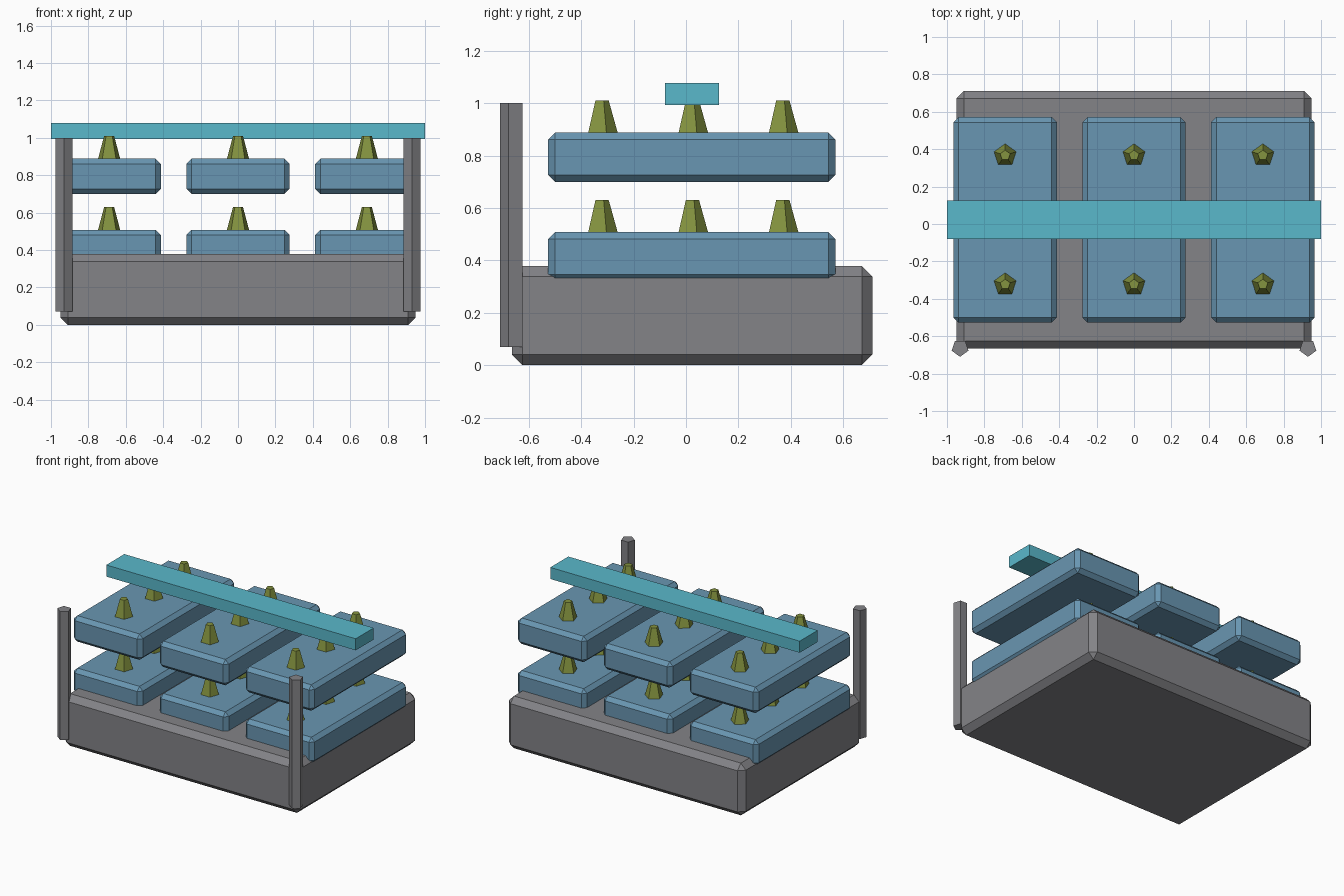
import bpy
import bmesh
import math
from mathutils import Matrix

if "Cube" in bpy.data.objects:
    bpy.data.objects.remove(bpy.data.objects["Cube"], do_unlink=True)


def material(name, rgb):
    m = bpy.data.materials.new(name)
    m.use_nodes = True
    m.diffuse_color = (*rgb, 1)
    m.node_tree.nodes["Principled BSDF"].inputs["Base Color"].default_value = (*rgb, 1)
    return m


grey = material("slate grey", (0.227, 0.227, 0.242))
blue = material("dusty blue", (0.141, 0.305, 0.445))
olive = material("olive green", (0.231, 0.292, 0.05))
teal = material("bright teal", (0.102, 0.479, 0.597))


def finish(name, bm, mat, location):
    mesh = bpy.data.meshes.new(name)
    bm.to_mesh(mesh)
    bm.free()
    mesh.materials.append(mat)
    obj = bpy.data.objects.new(name, mesh)
    obj.location = location
    bpy.context.collection.objects.link(obj)
    return obj


def block(name, mat, size, location, chamfer=0):
    """Box standing on its location, with optional chamfered edges."""
    bm = bmesh.new()
    bmesh.ops.create_cube(bm, size=1)
    bmesh.ops.translate(bm, verts=bm.verts, vec=(0, 0, 0.5))
    bmesh.ops.scale(bm, verts=bm.verts, vec=size)
    if chamfer:
        bmesh.ops.bevel(bm, geom=bm.edges[:], offset=chamfer, segments=1,
                        profile=0.5, affect='EDGES')
    return finish(name, bm, mat, location)


def pentagon(name, mat, r_low, r_high, height, location, point_y):
    """Five-sided peg or post, one corner pointing along +y or -y."""
    bm = bmesh.new()
    rings = []
    for radius, z in ((r_low, 0), (r_high, height)):
        angles = [point_y * math.pi / 2 + i * math.tau / 5 for i in range(5)]
        rings.append([bm.verts.new((radius * math.cos(a), radius * math.sin(a), z))
                      for a in angles])
    low, high = rings
    bm.faces.new(low[::-1])
    bm.faces.new(high)
    for i in range(5):
        j = (i + 1) % 5
        bm.faces.new((low[i], low[j], high[j], high[i]))
    return finish(name, bm, mat, location)


# Base tray
block("base", grey, (1.9, 1.376, 0.378), (0, 0.023, 0), 0.04)

# Two front posts
for side, x in (("right", -0.93), ("left", 0.93)):
    pentagon(f"front_post_{side}", grey, 0.047, 0.047, 0.93, (x, -0.663, 0.07), -1)

# Two tiers of pads, each pad carrying a row of three pegs
for tier, z in (("lower", 0.32), ("upper", 0.7)):
    for column in (-1, 0, 1):
        x = column * 0.689
        label = f"{tier}_{('right', 'middle', 'left')[column + 1]}"
        block(f"pad_{label}", blue, (0.552, 1.098, 0.188), (x, 0.022, z), 0.027)
        for row in (-1, 0, 1):
            pentagon(f"peg_{label}_{('front', 'centre', 'back')[row + 1]}", olive,
                     0.062, 0.028, 0.122, (x, 0.022 + row * 0.345, z + 0.188), 1)

# Cross bar resting on the upper pegs
block("cross_bar", teal, (2, 0.206, 0.084), (0, 0.023, 0.994))
